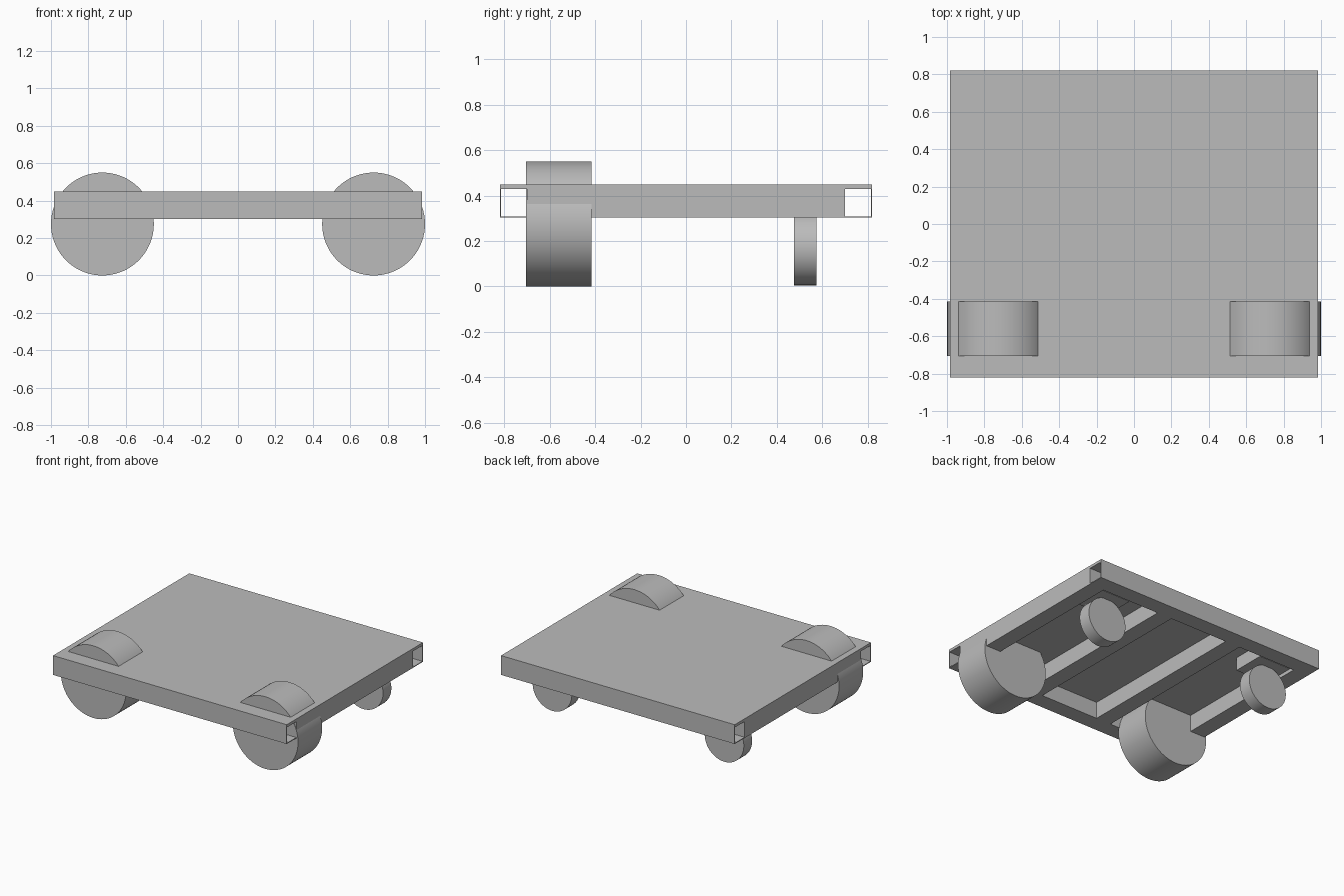
import bpy
import bmesh
import math
from mathutils import Matrix, Vector

cube = bpy.data.objects.get("Cube")
if cube:
    bpy.data.objects.remove(cube)

grey = bpy.data.materials.new("plain grey")
grey.use_nodes = True
COLOUR = (0.5, 0.5, 0.5, 1)
grey.diffuse_color = COLOUR
grey.node_tree.nodes["Principled BSDF"].inputs["Base Color"].default_value = COLOUR

HALF_X, HALF_Y = 0.985, 0.82
TUBE = 0.125          # width of the frame tubes
WALL = 0.006
FRAME_LOW, FRAME_TOP, DECK_TOP = 0.303, 0.43, 0.45


def finish(name, bm):
    bmesh.ops.recalc_face_normals(bm, faces=bm.faces)
    mesh = bpy.data.meshes.new(name)
    bm.to_mesh(mesh)
    bm.free()
    mesh.materials.append(grey)
    obj = bpy.data.objects.new(name, mesh)
    bpy.context.collection.objects.link(obj)
    return obj


def box(name, low, high):
    low, high = Vector(low), Vector(high)
    bm = bmesh.new()
    bmesh.ops.create_cube(bm, size=1)
    bmesh.ops.scale(bm, vec=high - low, verts=bm.verts)
    bmesh.ops.translate(bm, vec=(low + high) / 2, verts=bm.verts)
    return finish(name, bm)


def open_tube(name, y0, y1):
    """Hollow square tube along x, open at both ends."""
    bm = bmesh.new()
    rings = []
    for x in (-HALF_X, HALF_X):
        for t in (0, WALL):
            a, b, c, d = y0 + t, y1 - t, FRAME_LOW + t, FRAME_TOP - t * 0.2
            rings.append([bm.verts.new((x, y, z))
                          for y, z in ((a, c), (b, c), (b, d), (a, d))])
    outer0, inner0, outer1, inner1 = rings
    for p, q in ((outer0, outer1), (inner0, inner1),
                 (outer0, inner0), (outer1, inner1)):
        for i in range(4):
            j = (i + 1) % 4
            bm.faces.new((p[i], p[j], q[j], q[i]))
    return finish(name, bm)


def wheel(name, x, z, radius, y0, y1):
    bm = bmesh.new()
    bmesh.ops.create_cone(bm, cap_ends=True, segments=72, radius1=radius,
                          radius2=radius, depth=y1 - y0,
                          matrix=Matrix.Translation((x, (y0 + y1) / 2, z))
                          @ Matrix.Rotation(math.pi / 2, 4, 'X'))
    obj = finish(name, bm)
    bpy.ops.object.select_all(action='DESELECT')
    obj.select_set(True)
    bpy.context.view_layer.objects.active = obj
    bpy.ops.object.shade_smooth_by_angle(angle=math.radians(30))


# Deck board
box("deck", (-HALF_X, -HALF_Y, FRAME_TOP), (HALF_X, HALF_Y, DECK_TOP))

# Hollow cross tubes at the front and back
inner_y = HALF_Y - TUBE
open_tube("front_tube", -HALF_Y, -inner_y)
open_tube("back_tube", inner_y, HALF_Y)

# Four evenly spaced long beams
outer_centre = HALF_X - TUBE / 2
for name, x in (("right_side_beam", -outer_centre),
                ("right_inner_beam", -outer_centre / 3),
                ("left_inner_beam", outer_centre / 3),
                ("left_side_beam", outer_centre)):
    box(name, (x - TUBE / 2, -inner_y, FRAME_LOW),
        (x + TUBE / 2, inner_y, FRAME_TOP))

# Big front wheels, small back wheels and their mounting blocks
for side, s in (("right", -1), ("left", 1)):
    x = 0.725 * s
    wheel(side + "_front_wheel", x, 0.275, 0.275, -0.705, -0.415)
    wheel(side + "_back_wheel", x, 0.17, 0.165, 0.475, 0.575)
    box(side + "_back_mount", (x - 0.135, 0.4, 0.33), (x + 0.135, 0.655, FRAME_TOP))
